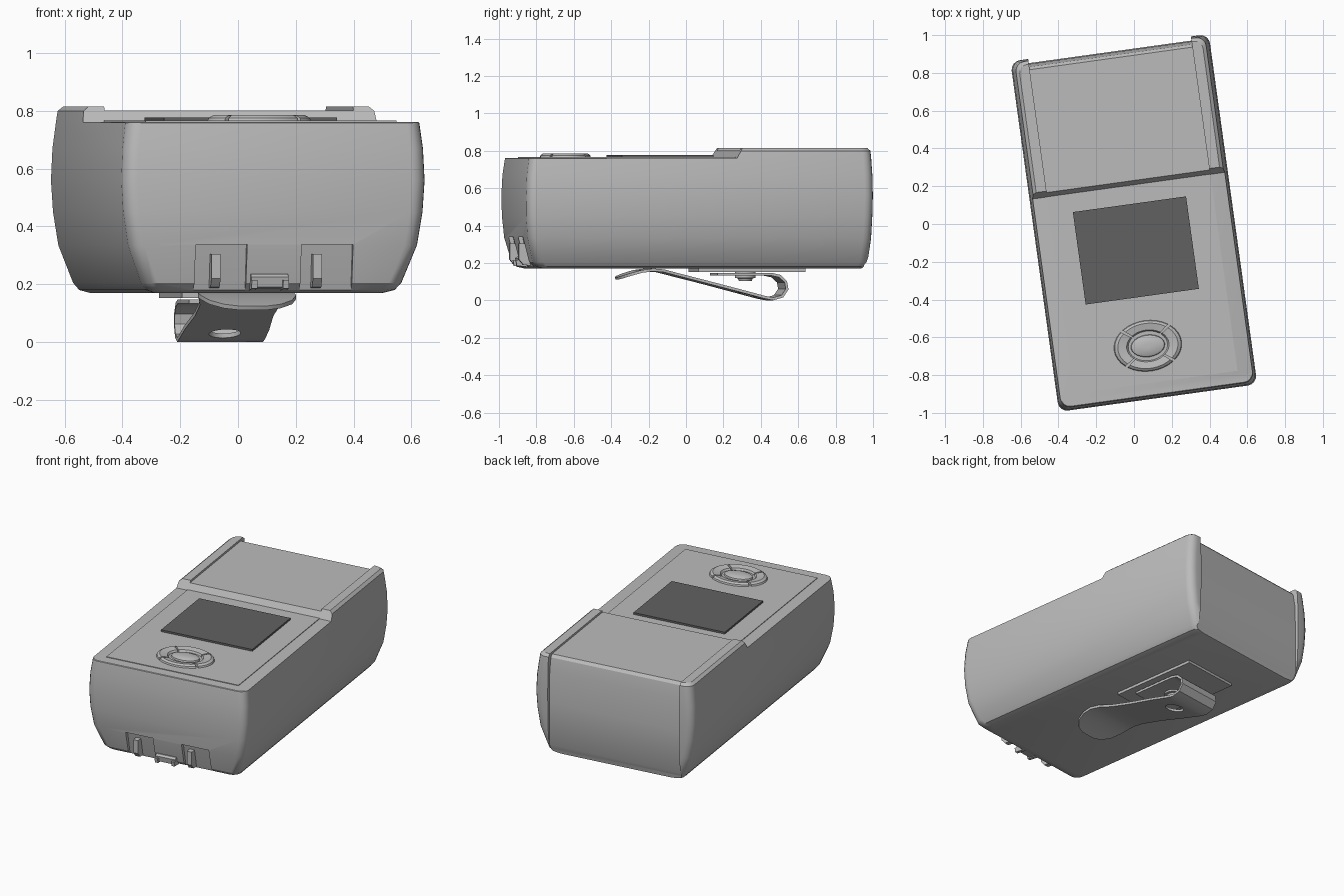
import bpy, bmesh, math

if "Cube" in bpy.data.objects:
    bpy.data.objects.remove(bpy.data.objects["Cube"])

TURN = math.radians(7.9)   # the whole device stands slightly turned
TOP = 0.762                # height of the front deck


def material(name, value):
    m = bpy.data.materials.new(name)
    m.use_nodes = True
    col = (value, value, value, 1)
    m.diffuse_color = col
    m.node_tree.nodes["Principled BSDF"].inputs["Base Color"].default_value = col
    return m


GREY = material("body grey", 0.50)
DARK = material("screen dark grey", 0.12)


def make(name, verts, faces, mat=GREY):
    bm = bmesh.new()
    vs = [bm.verts.new(v) for v in verts]
    for f in faces:
        bm.faces.new([vs[i] for i in f])
    bmesh.ops.recalc_face_normals(bm, faces=bm.faces)
    me = bpy.data.meshes.new(name)
    bm.to_mesh(me)
    bm.free()
    me.materials.append(mat)
    ob = bpy.data.objects.new(name, me)
    ob.rotation_euler.z = TURN
    bpy.context.collection.objects.link(ob)
    return ob


def activate(ob):
    bpy.ops.object.select_all(action='DESELECT')
    ob.select_set(True)
    bpy.context.view_layer.objects.active = ob


def smooth(ob, angle=30):
    activate(ob)
    bpy.ops.object.shade_smooth_by_angle(angle=math.radians(angle))


def loft(name, rings, mat=GREY, closed=True):
    """Skin a list of equal-length closed rings and cap both ends."""
    n = len(rings[0])
    faces = [(k * n + i, k * n + (i + 1) % n, (k + 1) * n + (i + 1) % n, (k + 1) * n + i)
             for k in range(len(rings) - 1) for i in range(n)]
    if closed:
        faces += [tuple(range(n)), tuple(range((len(rings) - 1) * n, len(rings) * n))]
    return make(name, [p for r in rings for p in r], faces, mat)


def prism(name, profile, u0, u1, mat=GREY):
    """Extrude a (y, z) profile sideways."""
    return loft(name, [[(u, y, z) for y, z in profile] for u in (u0, u1)], mat)


def box(name, u0, u1, y0, y1, z0, z1, mat=GREY):
    return prism(name, [(y0, z0), (y1, z0), (y1, z1), (y0, z1)], u0, u1, mat)


def disc(name, cx, cy, levels, mat=GREY, n=24):
    """Stack of ellipses given as (rx, ry, z)."""
    return loft(name, [[(cx + a * math.cos(2 * math.pi * i / n), cy + b * math.sin(2 * math.pi * i / n), z)
                        for i in range(n)] for a, b, z in levels], mat)


def cut(ob, cutter):
    cutter.hide_render = True
    m = ob.modifiers.new("cut", 'BOOLEAN')
    m.operation, m.object, m.solver = 'DIFFERENCE', cutter, 'EXACT'
    activate(ob)
    bpy.ops.object.modifier_apply(modifier=m.name)
    bpy.data.objects.remove(cutter)


def rounded(z, hu, front, back, r):
    pts = []
    for k, (sx, y) in enumerate([(1, back), (-1, back), (-1, front), (1, front)]):
        sy = 1 if k < 2 else -1
        for j in range(5):
            a = math.pi / 2 * (k + j / 4)
            pts.append((sx * (hu - r) + r * math.cos(a), y - sy * r + r * math.sin(a), z))
    return pts


# Bulging case, narrow at the bottom
body = loft("body", [rounded(*s) for s in [
    (0.170, 0.40, -0.82, 0.895, 0.05), (0.180, 0.435, -0.86, 0.915, 0.05),
    (0.205, 0.455, -0.885, 0.925, 0.05), (0.335, 0.505, -0.918, 0.936, 0.05),
    (0.45, 0.523, -0.928, 0.94, 0.05), (0.56, 0.530, -0.93, 0.942, 0.05),
    (0.67, 0.525, -0.925, 0.94, 0.05), (0.765, 0.513, -0.912, 0.935, 0.05),
    (0.800, 0.508, -0.908, 0.932, 0.05), (0.815, 0.49, -0.89, 0.915, 0.045)]])

# Lowered front deck with a sloping step
cut(body, prism("deck_cutter", [(-1.2, TOP), (0.205, TOP), (0.245, 0.83), (0.245, 1), (-1.2, 1)], -1, 1))
# Rear cover recessed between the two side rails
cut(body, prism("cover_cutter", [(1.1, 0.1), (0.885, 0.1), (0.905, 0.2), (0.918, 0.225), (0.92, 0.5),
                                 (0.915, 0.70), (0.90, 0.785), (0.885, 0.802), (0.20, 0.802),
                                 (0.20, 1), (1.1, 1)], -0.435, 0.435))
# Latch recesses in the lower front edge
for s in (-1, 1):
    cut(body, prism("notch_cutter", [(-1.1, 0.1), (-0.835, 0.1), (-0.865, 0.2), (-0.895, 0.338), (-1.1, 0.338)],
                    s * 0.185 - 0.09, s * 0.185 + 0.09))

# Soften the rim of the front deck
bm = bmesh.new()
bm.from_mesh(body.data)
rim = [e for e in bm.edges if len(e.link_faces) == 2
       and all(abs(v.co.z - TOP) < 1e-3 and v.co.y < 0.22 for v in e.verts)
       and min(f.normal.z for f in e.link_faces) < 0.5 < max(f.normal.z for f in e.link_faces)
       and all(abs(f.normal.y) < 0.8 or e.verts[0].co.y < 0 for f in e.link_faces)]
bmesh.ops.bevel(bm, geom=rim, offset=0.012, segments=1, affect='EDGES', clamp_overlap=True)
bm.to_mesh(body.data)
bm.free()
smooth(body)

# Face panel, screen and seam strips
box("face_panel", -0.44, 0.436, -0.845, 0.206, TOP - 0.01, TOP + 0.004)
box("screen", -0.312, 0.293, -0.387, 0.107, TOP - 0.005, 0.778, DARK)

# Keypad: four ring buttons split by diagonal gaps, round a centre button
KU, KV, KA, KB = -0.016, -0.649, 0.182, 0.136
profile = [(1.0, TOP), (0.97, 0.776), (0.88, 0.785), (0.62, 0.778), (0.56, TOP)]
for name, mid in [("right", 0), ("up", 90), ("left", 180), ("down", 270)]:
    arcs = []
    for i in range(9):
        t = math.radians(mid - 42.5 + 85 * i / 8)
        arcs.append([(KU + r * KA * math.cos(t), KV + r * KB * math.sin(t), z) for r, z in profile])
    smooth(loft("keypad_" + name, arcs))
smooth(disc("keypad_centre", KU, KV, [(0.092, 0.06, TOP), (0.088, 0.056, 0.776),
                                      (0.06, 0.04, 0.784), (0.02, 0.013, 0.786)]))

# Latch prongs and the centre tab
for u in (-0.205, 0.15):
    prism("latch_prong", [(-0.85, 0.185), (-0.90, 0.19), (-0.925, 0.22), (-0.925, 0.305), (-0.88, 0.305)],
          u - 0.016, u + 0.016)
prism("latch_tab", [(-0.85, 0.182), (-0.905, 0.19), (-0.912, 0.225), (-0.90, 0.235), (-0.85, 0.235)], -0.08, 0.05)
for u in (-0.07, 0.04):
    prism("latch_tab_side", [(-0.85, 0.178), (-0.92, 0.185), (-0.925, 0.215), (-0.85, 0.215)], u - 0.01, u + 0.01)

# Belt clip: mount plate, bent spring strip with a hole, rivet
box("clip_plate", -0.19, 0.19, 0.04, 0.62, 0.153, 0.175)
path = [(-0.375, 0.118, 0.05), (-0.36, 0.124, 0.10), (-0.32, 0.138, 0.145), (-0.26, 0.155, 0.167),
        (-0.20, 0.163, 0.168), (-0.14, 0.158, 0.157), (-0.05, 0.135, 0.14), (0.10, 0.097, 0.137),
        (0.28, 0.050, 0.148), (0.40, 0.018, 0.15), (0.45, 0.008, 0.15), (0.50, 0.022, 0.15),
        (0.525, 0.06, 0.15), (0.518, 0.10, 0.15), (0.485, 0.13, 0.15), (0.44, 0.14, 0.15), (0.15, 0.14, 0.15)]
clip = make("belt_clip", [(s * w, y, z) for y, z, w in path for s in (-1, 1)],
            [(2 * i, 2 * i + 1, 2 * i + 3, 2 * i + 2) for i in range(len(path) - 1)])
m = clip.modifiers.new("thickness", 'SOLIDIFY')
m.thickness, m.offset = 0.015, 0
activate(clip)
bpy.ops.object.modifier_apply(modifier=m.name)
cut(clip, disc("hole_cutter", 0, 0.33, [(0.055, 0.055, -0.05), (0.055, 0.055, 0.09)]))
smooth(clip)
smooth(disc("clip_rivet", 0, 0.32, [(0.035, 0.035, 0.105), (0.04, 0.04, 0.118), (0.055, 0.055, 0.12),
                                    (0.055, 0.055, 0.155)]))
